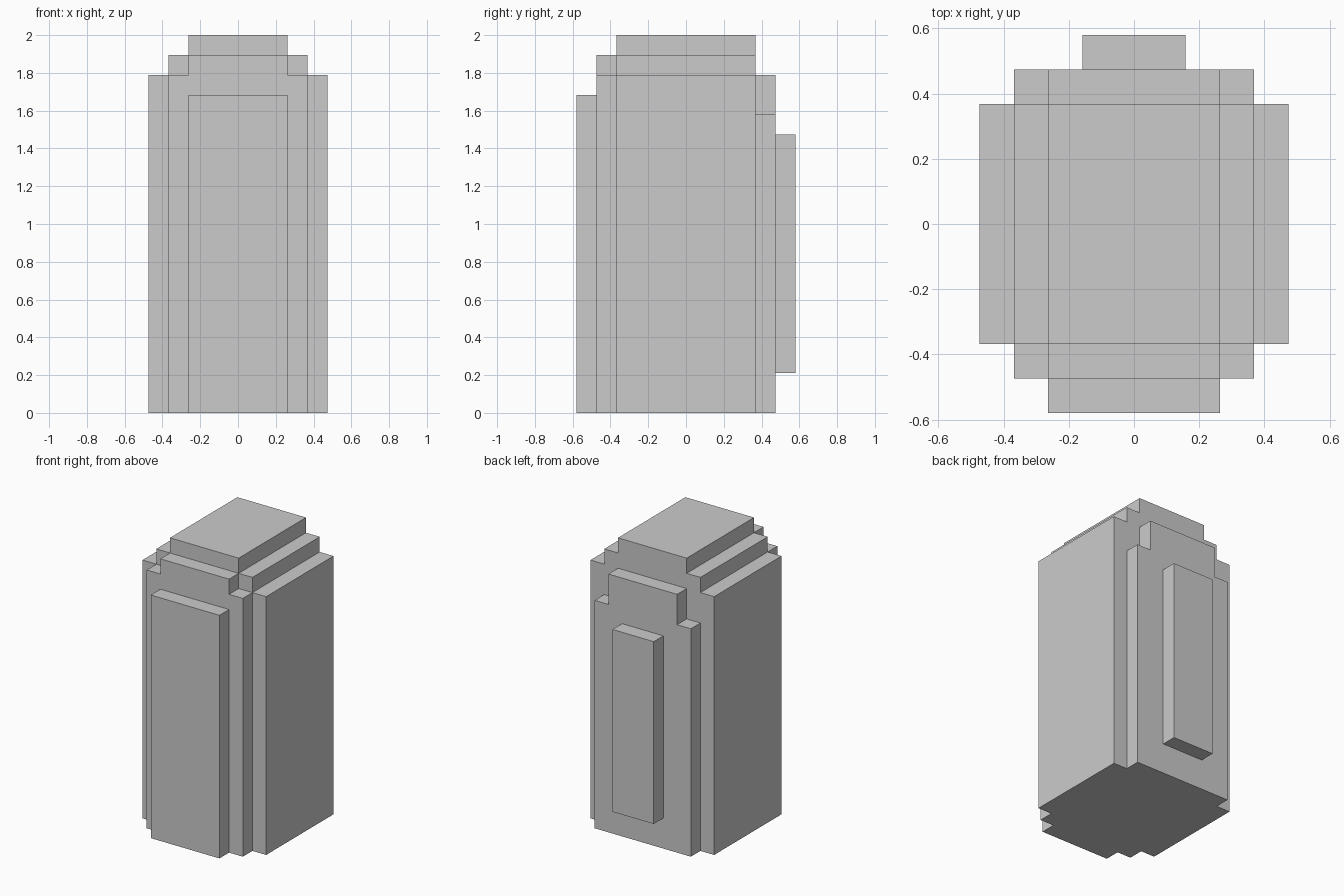
import bpy

if "Cube" in bpy.data.objects:
    bpy.data.objects.remove(bpy.data.objects["Cube"])

U = 2 / 19  # grid unit: the model is 19 steps tall


def stepped_slab(name, steps, y0, y1, base=0):
    """Extrude a mirrored stepped outline along y.
    steps: (half width, top height) pairs from the outside in, in grid units."""
    right = [(steps[0][0], base)]
    for i, (w, top) in enumerate(steps):
        if i:
            right.append((w, steps[i - 1][1]))
        right.append((w, top))
    outline = right + [(-x, z) for x, z in reversed(right)]
    n = len(outline)
    verts = [(x * U, y * U, z * U) for y in (y0, y1) for x, z in outline]
    faces = [tuple(range(n)), tuple(reversed(range(n, 2 * n)))]
    faces += [(i, i + n, (i + 1) % n + n, (i + 1) % n) for i in range(n)]
    mesh = bpy.data.meshes.new(name)
    mesh.from_pydata(verts, [], faces)
    mesh.update()
    obj = bpy.data.objects.new(name, mesh)
    bpy.context.collection.objects.link(obj)
    return obj


# Main block with stepped top
stepped_slab("core_body", [(4.5, 17), (3.5, 18), (2.5, 19)], -3.5, 3.5)

# Front layers
stepped_slab("front_layer", [(3.5, 17), (2.5, 18)], -4.5, -3.5)
stepped_slab("front_panel", [(2.5, 16)], -5.5, -4.5)

# Back layers, the outer panel floating above the base
stepped_slab("back_layer", [(3.5, 15), (2.5, 17)], 3.5, 4.5)
stepped_slab("back_panel", [(1.5, 14)], 4.5, 5.5, base=2)
